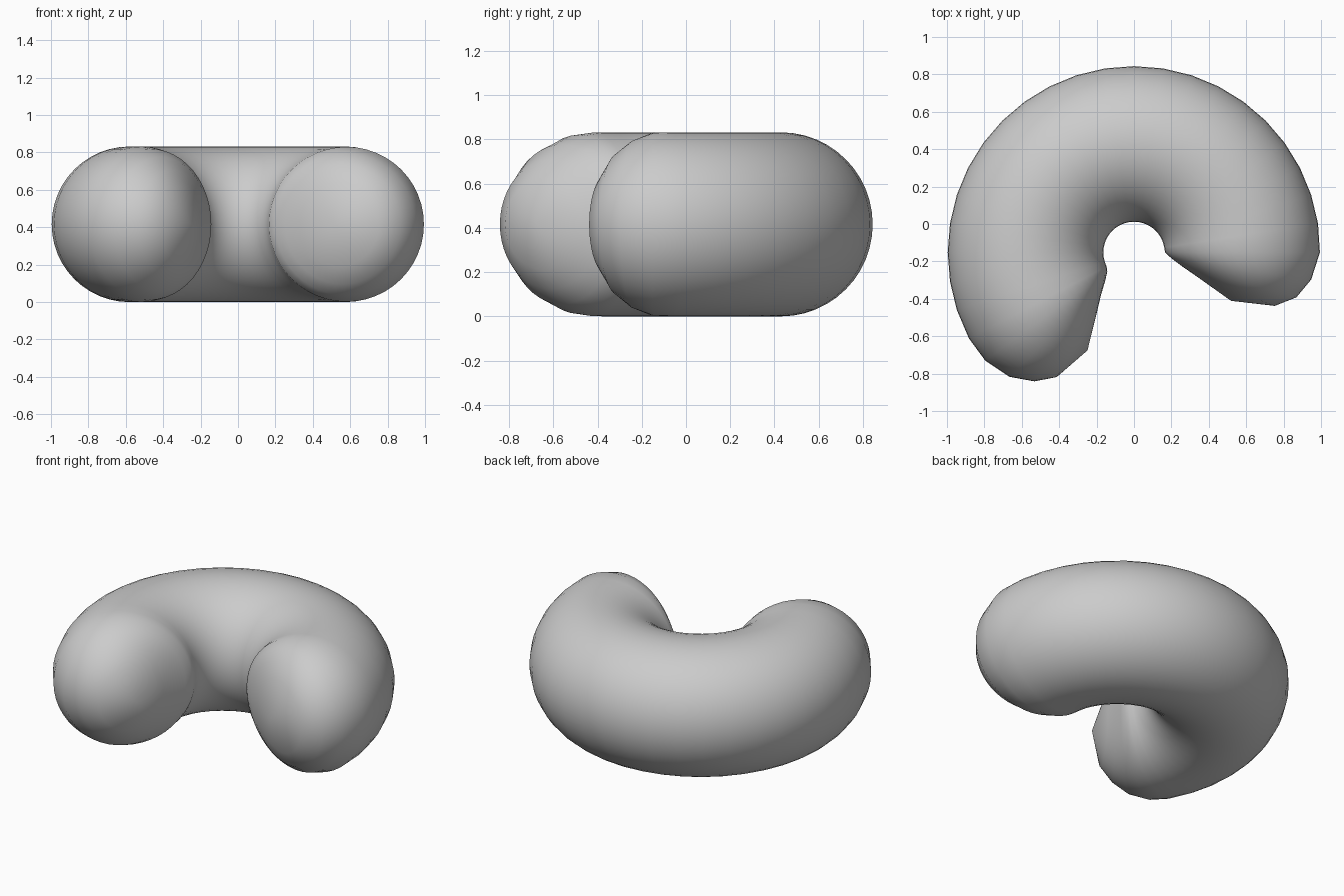
import bpy, bmesh
from math import sin, cos, radians, tau

if "Cube" in bpy.data.objects:
    bpy.data.objects.remove(bpy.data.objects["Cube"])

R, r = 0.58, 0.416          # bend radius and tube radius
CY = -0.152                 # y of the bend centre
SEG = 48                    # points round the tube

# Stations along the bend: (angle in degrees, share of tube radius)
right_cap = [(-20.8, 0.54), (-15.5, 0.77), (-8.7, 0.91), (0, 0.995)]
body = [(9 * i, 1.0) for i in range(1, 23)]
left_cap = [(207.5, 0.998), (216, 0.97), (225, 0.867), (232.3, 0.70), (238.2, 0.49)]
stations = right_cap + body + left_cap
tips = (-26.5, 244.6)


def on_bend(bm, angle, out, up):
    a = radians(angle)
    d = R + out
    return bm.verts.new((d * cos(a), CY + d * sin(a), r + up))


# Bent sausage: rings swept round the arc, closed by a fan at each tip
bm = bmesh.new()
rings = []
for angle, k in stations:
    rings.append([on_bend(bm, angle, k * r * cos(tau * j / SEG), k * r * sin(tau * j / SEG))
                  for j in range(SEG)])
for a, b in zip(rings, rings[1:]):
    for j in range(SEG):
        n = (j + 1) % SEG
        bm.faces.new((a[j], a[n], b[n], b[j]))
for ring, angle in ((rings[0], tips[0]), (rings[-1], tips[1])):
    tip = on_bend(bm, angle, 0, 0)
    for j in range(SEG):
        bm.faces.new((ring[j], ring[(j + 1) % SEG], tip))
bmesh.ops.recalc_face_normals(bm, faces=bm.faces)
for f in bm.faces:
    f.smooth = True

mesh = bpy.data.meshes.new("curved_body")
bm.to_mesh(mesh)
bm.free()
obj = bpy.data.objects.new("curved_body", mesh)
bpy.context.collection.objects.link(obj)
